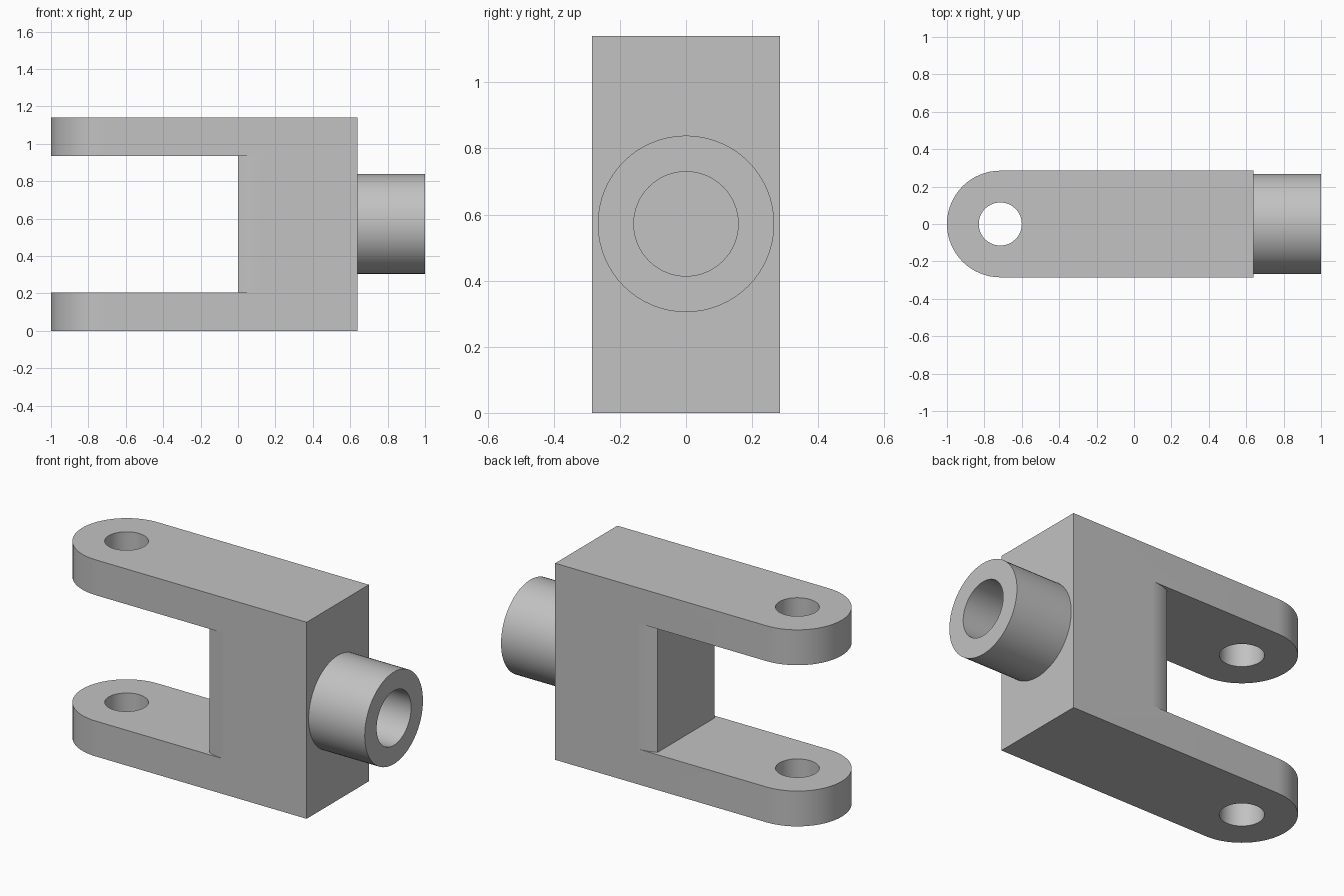
import bpy, bmesh, math
from mathutils import Matrix

HEIGHT, ARM, HALF = 1.14, 0.205, 0.285      # overall height, arm thickness, half width
BACK, PIN_X, WEB_X = 0.64, -0.715, 0.115    # block end, pin axis, start of web rounding

cube = bpy.data.objects.get("Cube")
if cube:
    bpy.data.objects.remove(cube, do_unlink=True)

steel = bpy.data.materials.new("grey_steel")
steel.use_nodes = True
grey = (0.54, 0.54, 0.54, 1)
steel.diffuse_color = grey
steel.node_tree.nodes["Principled BSDF"].inputs["Base Color"].default_value = grey


def finish(name, bm):
    bmesh.ops.recalc_face_normals(bm, faces=bm.faces)
    mesh = bpy.data.meshes.new(name)
    bm.to_mesh(mesh)
    bm.free()
    mesh.materials.append(steel)
    obj = bpy.data.objects.new(name, mesh)
    bpy.context.collection.objects.link(obj)
    return obj


def prism(name, outline, low, high):
    """Extrude an xy outline from z = low to z = high."""
    bm = bmesh.new()
    face = bm.faces.new([bm.verts.new((x, y, low)) for x, y in outline])
    top = bmesh.ops.extrude_face_region(bm, geom=[face])["geom"]
    verts = [v for v in top if isinstance(v, bmesh.types.BMVert)]
    bmesh.ops.translate(bm, verts=verts, vec=(0, 0, high - low))
    return finish(name, bm)


def cylinder(name, radius, length, centre, axis="Z"):
    bm = bmesh.new()
    turn = Matrix.Rotation(math.pi / 2, 4, "Y") if axis == "X" else Matrix()
    bmesh.ops.create_cone(bm, cap_ends=True, segments=64, radius1=radius, radius2=radius,
                          depth=length, matrix=Matrix.Translation(centre) @ turn)
    return finish(name, bm)


def arc(cx, start, end, steps):
    """Points on a circle of the half width, angles in degrees."""
    angles = [math.radians(start + (end - start) * i / steps) for i in range(steps + 1)]
    return [(cx + HALF * math.cos(a), HALF * math.sin(a)) for a in angles]


def cut(obj, cutter):
    cutter.hide_render = True
    mod = obj.modifiers.new("cut", "BOOLEAN")
    mod.operation, mod.solver, mod.object = "DIFFERENCE", "EXACT", cutter
    bpy.context.view_layer.objects.active = obj
    bpy.ops.object.modifier_apply(modifier=mod.name)
    bpy.data.objects.remove(cutter, do_unlink=True)


def smooth(obj):
    bpy.ops.object.select_all(action="DESELECT")
    obj.select_set(True)
    bpy.context.view_layer.objects.active = obj
    bpy.ops.object.shade_smooth_by_angle(angle=math.radians(25))


# Fork body: a block with a rounded end
body = prism("fork_body", [(BACK, -HALF), (BACK, HALF)] + arc(PIN_X, 90, 270, 32), 0, HEIGHT)

# Slot between the arms, leaving a web whose sides curve in slightly
web_end = 180 - math.degrees(math.acos(WEB_X / HALF))
upper = arc(WEB_X, 91, web_end, 8)
lower = [(x, -y) for x, y in reversed(upper)]
edge_x = upper[0][0]
slot = prism("slot_cutter", [(-1.5, -0.5), (-1.5, 0.5), (edge_x, 0.5)] + upper + lower
             + [(edge_x, -0.5)], ARM, HEIGHT - ARM)
cut(body, slot)

# Pin hole through both arms
cut(body, cylinder("pin_cutter", 0.115, 2 * HEIGHT, (PIN_X, 0, HEIGHT / 2)))
smooth(body)

# Hollow shank at the rear
shank = cylinder("hollow_shank", 0.267, 0.38, (0.81, 0, HEIGHT / 2 + 0.002), "X")
cut(shank, cylinder("bore_cutter", 0.158, 1, (0.81, 0, HEIGHT / 2 + 0.002), "X"))
smooth(shank)
